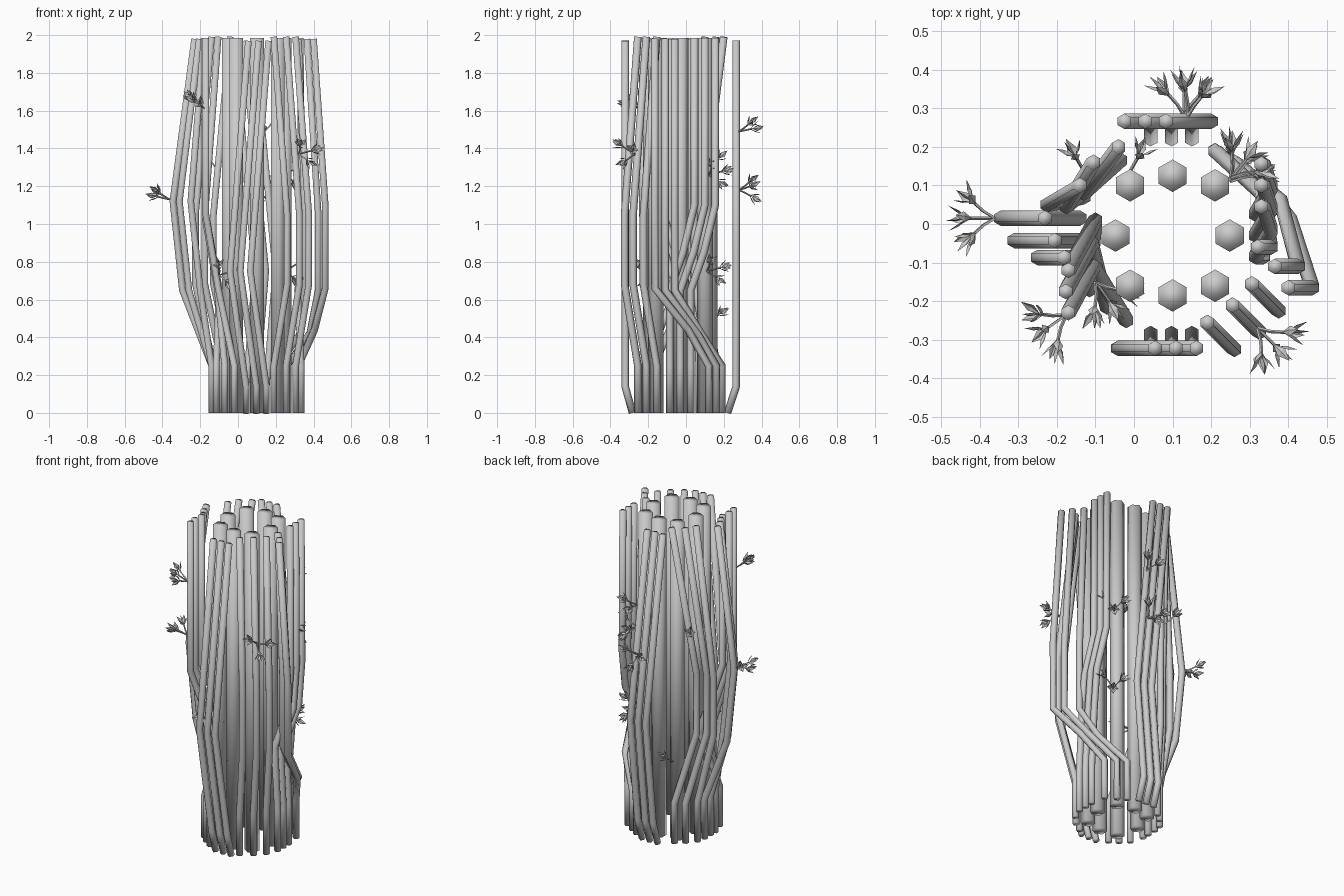
import bpy, bmesh, math, random
from mathutils import Vector

if "Cube" in bpy.data.objects:
    bpy.data.objects.remove(bpy.data.objects["Cube"])
random.seed(4)


def tube(bm, pts, r, sides=6, spin=math.pi / 2):
    """Capped tube through pts, rings square to the path."""
    pts = [Vector(p) for p in pts]
    rings = []
    for i, p in enumerate(pts):
        a = (p - pts[i - 1]).normalized() if i else Vector()
        b = (pts[i + 1] - p).normalized() if i < len(pts) - 1 else Vector()
        t = (a + b).normalized()
        ref = Vector((1, 0, 0)) if abs(t.x) < 0.9 else Vector((0, 1, 0))
        u = (ref - t * ref.dot(t)).normalized()
        v = t.cross(u)
        rings.append([bm.verts.new(p + r * (u * math.cos(spin + k * math.tau / sides)
                                            + v * math.sin(spin + k * math.tau / sides)))
                      for k in range(sides)])
    for lo, hi in zip(rings, rings[1:]):
        for k in range(sides):
            n = (k + 1) % sides
            bm.faces.new((lo[k], lo[n], hi[n], hi[k]))
    bm.faces.new(rings[0][::-1])
    bm.faces.new(rings[-1])


def finish(bm, name, smooth=False):
    for f in bm.faces:
        f.smooth = smooth
    me = bpy.data.meshes.new(name)
    bm.to_mesh(me)
    bm.free()
    ob = bpy.data.objects.new(name, me)
    bpy.context.collection.objects.link(ob)
    return ob


def stems(name, paths, r=0.02):
    bm = bmesh.new()
    for p in paths:
        tube(bm, p, r)
    finish(bm, name, True)


# Ring of eight thick straight stalks
thick = []
for i in range(8):
    a = i * math.tau / 8
    x, y = 0.1 + 0.148 * math.cos(a), -0.03 + 0.155 * math.sin(a)
    if i % 2:
        x = 0.1 + 0.11 * math.copysign(1, math.cos(a))
        y = -0.03 + 0.13 * math.copysign(1, math.sin(a))
    thick.append([(x, y, 0), (x, y, 1.985)])
stems("thick_stalks", thick, 0.042)

# Front and back thin stalks
stems("front_stalks", [[(x, -0.283, 0), (x, -0.322, 0.14), (x - 0.085, -0.322, 0.75),
                        (x + 0.012, -0.322, 1.97)] for x in (0.043, 0.097, 0.15)])
stems("back_stalks", [[(x, 0.22, 0), (x, 0.266, 0.14), (x + 0.05, 0.266, 0.75),
                       (x - 0.068, 0.266, 1.97)] for x in (0.043, 0.097, 0.15)])

# Front right stalks bulging outward
stems("front_right_stalks", [[(x, y, 0), (x, y, 0.25), (x + .07, y - .07, 0.68),
                              (x + .07, y - .07, 1.05), (x, y, 1.99)]
                             for x, y in ((0.19, -0.255), (0.255, -0.21), (0.305, -0.155))])

# Right stalks leaning backward
stems("right_stalks", [[(0.335, y, 0), (0.335, y, 0.25), (0.315, y, 0.65), (0.355, y + .07, 0.85),
                        (0.335, y + .13, 1.1), (0.33, y + .13, 1.985)]
                       for y in (-0.085, -0.03, 0.025)])

# Back right stalks sweeping forward
stems("swept_stalks", [
    [(0.21, 0.19, 0), (0.21, 0.19, 0.25), (0.33, 0.08, 0.42), (0.355, -0.06, 0.65),
     (0.355, -0.06, 1.05), (0.32, -0.06, 1.98)],
    [(0.26, 0.16, 0), (0.26, 0.16, 0.25), (0.38, 0.06, 0.42), (0.425, -0.11, 0.65),
     (0.425, -0.11, 1.05), (0.365, -0.11, 1.98)],
    [(0.32, 0.12, 0), (0.32, 0.12, 0.25), (0.405, 0.01, 0.44), (0.462, -0.165, 0.66),
     (0.462, -0.165, 1.1), (0.4, -0.165, 1.98)]])

# Left stalks with the widest belly
stems("left_stalks", [[(-0.14, y, 0), (-0.14, y, 0.25), (m + .05, y, 0.65), (m, y, 1.12),
                       (t, y, 1.98)]
                      for y, m, t in ((0.015, -0.345, -0.23), (-0.043, -0.31, -0.205),
                                      (-0.087, -0.25, -0.18))])

# Front left stalks, dipping inward then standing upright
stems("front_left_stalks", [[(*f, 0), (*f, 0.25), (*m, 0.66), (*t, 1.05), (*t, 1.985)]
                            for f, m, t in (
    ((-0.02, -0.25), (-0.105, -0.11), (-0.17, -0.23)),
    ((-0.07, -0.215), (-0.11, -0.05), (-0.177, -0.175)),
    ((-0.115, -0.17), (-0.1, 0.01), (-0.17, -0.12)))])

# Back left stalks
stems("back_left_stalks", [[(*f, 0), (*f, 0.25), (*m, 0.68), (m[0], m[1], 1.05), (*t, 1.99)]
                           for f, m, t in (
    ((-0.13, 0.07), (-0.225, 0.05), (-0.14, 0.1)),
    ((-0.085, 0.125), (-0.175, 0.045), (-0.105, 0.16)),
    ((-0.035, 0.165), (-0.13, 0.08), (-0.04, 0.2)))])


def leaf(bm, base, d, side, size):
    """Pointed blade folded along its midrib."""
    n = d.cross(side).normalized()
    s = n.cross(d).normalized()
    mid = base + d * size * 0.5
    a, l, t, r, c = [bm.verts.new(p) for p in (
        base, mid + s * size * .22, base + d * size, mid - s * size * .22, mid - n * size * .08)]
    for f in ((a, c, l), (l, c, t), (a, r, c), (c, r, t)):
        bm.faces.new(f)


def twig(name, origin, heading, n=3, lifts=(0.7, -0.45, 0.3), size=0.062):
    """Forked twig with a fan of leaves on each fork."""
    bm = bmesh.new()
    o = Vector(origin)
    a = math.radians(heading)
    out = Vector((math.cos(a), math.sin(a), 0))
    side = Vector((-out.y, out.x, 0))
    up = Vector((0, 0, 1))
    for k in range(n):
        s = k - (n - 1) / 2
        knee = o + out * 0.03 + side * s * 0.018 + up * lifts[k] * 0.03
        d = (out + side * s * 0.9 + up * lifts[k] * 1.2).normalized()
        tip = knee + d * 0.042
        tube(bm, [o, knee, tip], 0.0045, 4)
        w = side - d * side.dot(d)
        w.normalize()
        v = d.cross(w)
        for j in range(5):
            b = j * math.tau / 4 + random.uniform(-.3, .3)
            spread = w * math.cos(b) + v * math.sin(b)
            ld = (d + spread * (0.65 if j < 4 else 0.1)).normalized()
            leaf(bm, tip - d * 0.012 * (j % 2), ld, ld.cross(spread + up * .1), size)
    finish(bm, name)


# Leafy twigs around the bundle
rise = (0.6, 0.2, 0.5)
for i, t in enumerate([
        ((-0.36, 0.015, 1.13), 180, 3, rise), ((-0.175, -0.235, 1.61), 215, 3, (0.9, 0.6, 0.4)),
        ((-0.1, -0.15, 0.73), 305), ((0.32, -0.27, 1.37), 315),
        ((0.13, 0.28, 1.18), 90), ((0.14, 0.28, 1.49), 75, 2, rise),
        ((0.25, 0.12, 1.26), 50), ((0.25, 0.11, 0.75), 50),
        ((-0.02, 0.12, 0.48), 60, 1, rise), ((-0.12, 0.12, 1.3), 120, 1)]):
    twig("leafy_twig_%d" % (i + 1), *t)
